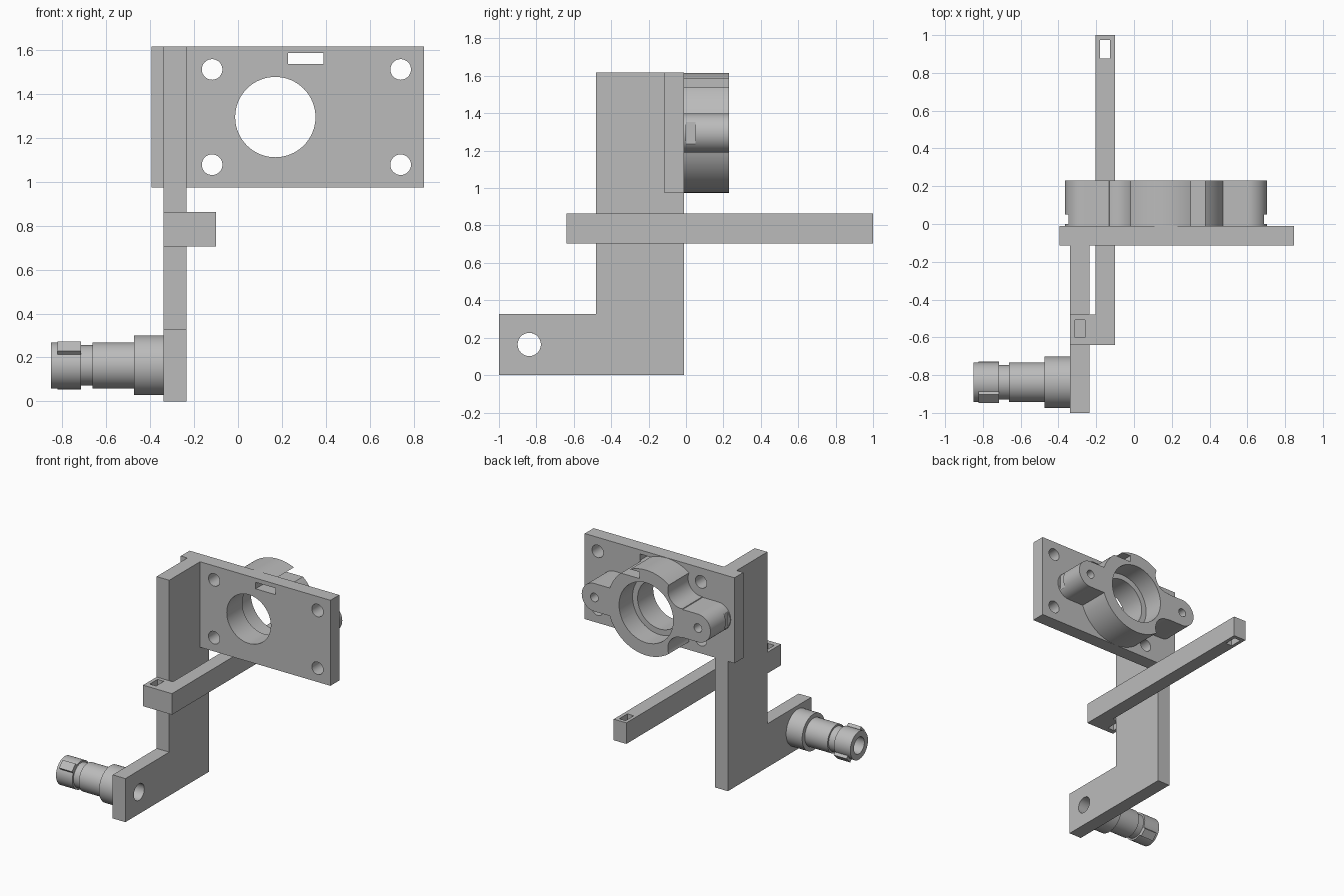
import bpy, bmesh
from math import pi, radians
from mathutils import Matrix, Vector

if "Cube" in bpy.data.objects:
    bpy.data.objects.remove(bpy.data.objects["Cube"])

grey = bpy.data.materials.new("plain grey")
grey.use_nodes = True
colour = (0.5, 0.5, 0.5, 1)
grey.diffuse_color = colour
grey.node_tree.nodes["Principled BSDF"].inputs["Base Color"].default_value = colour


def make(name, bm):
    bmesh.ops.recalc_face_normals(bm, faces=bm.faces)
    mesh = bpy.data.meshes.new(name)
    bm.to_mesh(mesh)
    bm.free()
    mesh.materials.append(grey)
    ob = bpy.data.objects.new(name, mesh)
    bpy.context.collection.objects.link(ob)
    return ob


def box(name, x, y, z):
    """Box from (low, high) ranges."""
    bm = bmesh.new()
    bmesh.ops.create_cube(bm, size=1)
    for v in bm.verts:
        v.co = Vector([(r[0] + r[1]) / 2 + c * (r[1] - r[0]) for c, r in zip(v.co, (x, y, z))])
    return make(name, bm)


def rod(name, axis, a, b, span, radius, segments=64):
    """Cylinder along axis 'X' (a, b = y, z) or 'Y' (a, b = x, z)."""
    mid = (span[0] + span[1]) / 2
    if axis == "X":
        m = Matrix.Translation((mid, a, b)) @ Matrix.Rotation(pi / 2, 4, "Y")
    else:
        m = Matrix.Translation((a, mid, b)) @ Matrix.Rotation(pi / 2, 4, "X")
    bm = bmesh.new()
    bmesh.ops.create_cone(bm, cap_ends=True, segments=segments, radius1=radius,
                          radius2=radius, depth=span[1] - span[0], matrix=m)
    return make(name, bm)


def prism(name, outline, axis, span):
    """Extrude a 2D outline along x (outline in y, z) or z (outline in x, y)."""
    bm = bmesh.new()
    place = (lambda p: (span[0], *p)) if axis == "X" else (lambda p: (*p, span[0]))
    face = bm.faces.new([bm.verts.new(place(p)) for p in outline])
    ext = bmesh.ops.extrude_face_region(bm, geom=[face])
    length = span[1] - span[0]
    shift = Vector((length, 0, 0)) if axis == "X" else Vector((0, 0, length))
    bmesh.ops.translate(bm, vec=shift, verts=[g for g in ext["geom"] if isinstance(g, bmesh.types.BMVert)])
    return make(name, bm)


def combine(ob, others, operation):
    """Apply a boolean with each tool, then discard the tools."""
    bpy.context.view_layer.objects.active = ob
    for tool in others:
        tool.hide_render = True
        mod = ob.modifiers.new("cut", "BOOLEAN")
        mod.operation, mod.solver, mod.object = operation, "EXACT", tool
        bpy.ops.object.modifier_apply(modifier=mod.name)
        bpy.data.objects.remove(tool)


CX, CZ = 0.17, 1.295          # bearing centre
BACK = -0.01                  # rear face of the plate
THROUGH = (-0.5, 0.5)


def slot():
    return box("slot_cutter", (0.227, 0.39), THROUGH, (1.537, 1.586))


# Mounting plate with bore, corner holes and slot
plate = box("mounting_plate", (-0.395, 0.848), (-0.115, BACK), (0.975, 1.617))
cuts = [rod("bore_cutter", "Y", CX, CZ, THROUGH, 0.183), slot()]
cuts += [rod("hole_cutter", "Y", x, z, THROUGH, 0.047, 32)
         for x in (-0.118, 0.741) for z in (1.078, 1.512)]
combine(plate, cuts, "DIFFERENCE")

# Bearing housing with two rounded ears
depth = (BACK - 0.001, 0.23)
housing = rod("bearing_housing", "Y", CX, CZ, depth, 0.32, 96)
ears = [rod("ear", "Y", CX + s * 0.43, CZ, depth, 0.105, 48) for s in (-1, 1)]
bridge = box("ear_bridge", (CX - 0.43, CX + 0.43), depth, (CZ - 0.105, CZ + 0.105))
combine(housing, [bridge] + ears, "UNION")
cuts = [rod("bore_cutter", "Y", CX, CZ, THROUGH, 0.183),
        rod("counterbore_cutter", "Y", CX, CZ, (0.07, 0.5), 0.225), slot()]
for s in (-1, 1):
    # clearance around the two nearby screws, ear screw holes, flat on each ear tip
    cuts.append(rod("scallop_cutter", "Y", -0.118, CZ + s * 0.217, THROUGH, 0.108, 48))
    cuts.append(rod("ear_hole_cutter", "Y", CX + s * 0.43, CZ, THROUGH, 0.032, 32))
    tip = sorted((CX + s * 0.517, CX + s * 0.6))
    cuts.append(box("flat_cutter", tip, (0, 0.05), (CZ - 0.1, CZ + 0.1)))
combine(housing, cuts, "DIFFERENCE")

# L-shaped upright with forward foot
upright = prism("upright_arm", [(-1, 0), (-0.011, 0), (-0.011, 1.617), (-0.48, 1.617),
                                (-0.48, 0.327), (-1, 0.327)], "X", (-0.34, -0.235))
AY, AZ = -0.838, 0.164        # spindle axis
combine(upright, [rod("axle_cutter", "X", AY, AZ, THROUGH, 0.062, 48)], "DIFFERENCE")

# Long side bar hooked around the front of the upright
bar = prism("side_bar", [(-0.34, -0.64), (-0.1, -0.64), (-0.1, 1), (-0.205, 1),
                         (-0.205, -0.479), (-0.34, -0.479)], "Z", (0.705, 0.863))
combine(bar, [box("front_slot_cutter", (-0.313, -0.26), (-0.6, -0.508), (0.5, 1)),
              box("rear_slot_cutter", (-0.18, -0.127), (0.877, 0.973), (0.5, 1))], "DIFFERENCE")

# Hollow stepped spindle, turned about the x axis
bm = bmesh.new()
steps = [(-0.34, 0.062), (-0.34, 0.136), (-0.473, 0.136), (-0.473, 0.105), (-0.662, 0.105),
         (-0.662, 0.092), (-0.716, 0.092), (-0.716, 0.105), (-0.851, 0.105), (-0.851, 0.062)]
verts = [bm.verts.new((x, AY, AZ + r)) for x, r in steps]
edges = [bm.edges.new((v, verts[i - 1])) for i, v in enumerate(verts)]
bmesh.ops.spin(bm, geom=verts + edges, cent=(0, AY, AZ), axis=(1, 0, 0),
               angle=2 * pi, steps=64, use_merge=True)
bmesh.ops.remove_doubles(bm, verts=bm.verts, dist=0.0001)
spindle = make("spindle", bm)

# Pair of locking tabs on the spindle tip
for side, angle in (("upper", 45), ("lower", 225)):
    tab = box(side + "_locking_tab", (-0.823, -0.716), (-0.031, 0.031), (0.08, 0.124))
    tab.data.transform(Matrix.Translation((0, AY, AZ)) @ Matrix.Rotation(radians(angle), 4, "X"))

# Smooth curved walls, keep corners sharp
for ob in (plate, housing, upright, bar, spindle):
    bpy.ops.object.select_all(action="DESELECT")
    ob.select_set(True)
    bpy.context.view_layer.objects.active = ob
    bpy.ops.object.shade_smooth_by_angle(angle=radians(30))
